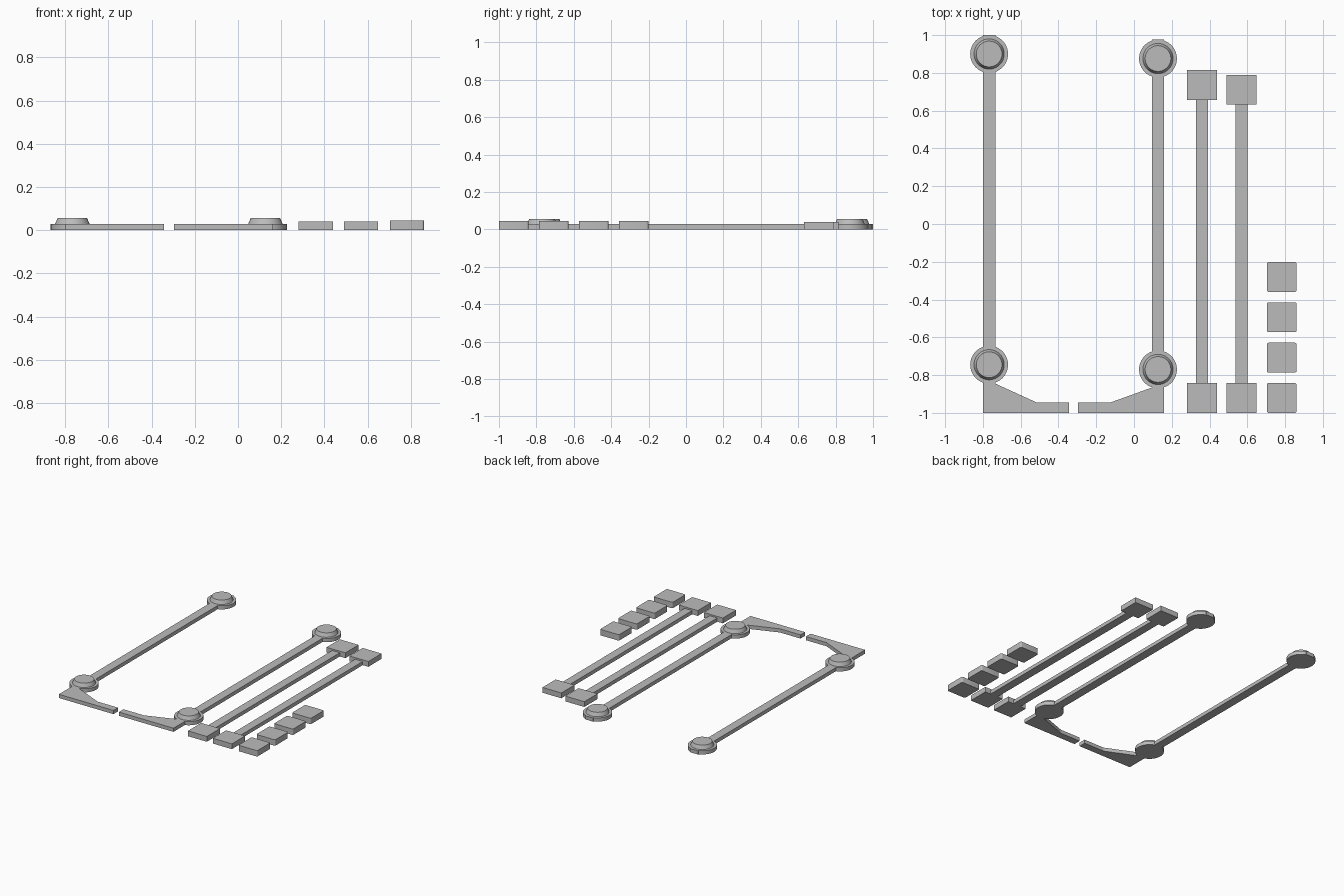
import bpy
import bmesh
import math

cube = bpy.data.objects.get("Cube")
if cube:
    bpy.data.objects.remove(cube, do_unlink=True)

grey = bpy.data.materials.new("plain grey")
grey.use_nodes = True
grey.diffuse_color = (0.5, 0.5, 0.5, 1)
grey.node_tree.nodes["Principled BSDF"].inputs["Base Color"].default_value = (0.5, 0.5, 0.5, 1)

PLATE = 0.028    # thickness of rods, discs and brackets
PAD = 0.04
CAP = 0.045
SIDE = 0.158     # side of the square pads and caps


def slab(name, outline, height):
    """Extrude a flat outline up from the ground."""
    bm = bmesh.new()
    face = bm.faces.new([bm.verts.new((x, y, 0)) for x, y in outline])
    top = bmesh.ops.extrude_face_region(bm, geom=[face])["geom"]
    bmesh.ops.translate(bm, vec=(0, 0, height),
                        verts=[v for v in top if isinstance(v, bmesh.types.BMVert)])
    bmesh.ops.recalc_face_normals(bm, faces=bm.faces)
    mesh = bpy.data.meshes.new(name)
    bm.to_mesh(mesh)
    bm.free()
    mesh.materials.append(grey)
    obj = bpy.data.objects.new(name, mesh)
    bpy.context.collection.objects.link(obj)
    return obj


def box(name, x0, x1, y0, y1, height):
    return slab(name, [(x0, y0), (x1, y0), (x1, y1), (x0, y1)], height)


def cone(name, x, y, z, r1, r2, height):
    bpy.ops.mesh.primitive_cone_add(vertices=64, radius1=r1, radius2=r2, depth=height,
                                    location=(x, y, z + height / 2))
    obj = bpy.context.object
    obj.name = name
    obj.data.materials.append(grey)
    bpy.ops.object.shade_smooth_by_angle(angle=math.radians(30))


# Rods with a stepped round foot at each end
for side, x, front, back in (("right", -0.767, -0.745, 0.9), ("left", 0.127, -0.77, 0.876)):
    box(side + "_round_rod", x - 0.033, x + 0.033, front, back + 0.1, PLATE)
    for end, y in (("front", front), ("back", back)):
        cone(f"{side}_{end}_disc", x, y, 0, 0.1, 0.1, PLATE)
        cone(f"{side}_{end}_boss", x, y, PLATE, 0.08, 0.068, 0.028)

# Tapered brackets running inward from the front feet
slab("right_bracket", [(-0.8, -1), (-0.343, -1), (-0.343, -0.945), (-0.515, -0.945),
                       (-0.734, -0.845), (-0.734, -0.8), (-0.8, -0.8)], PLATE)
slab("left_bracket", [(-0.297, -1), (0.16, -1), (0.16, -0.82), (0.094, -0.82),
                      (0.094, -0.866), (-0.125, -0.945), (-0.297, -0.945)], PLATE)

# Rods with a square pad at each end
for side, x, back in (("inner", 0.36, 0.815), ("outer", 0.57, 0.79)):
    box(side + "_square_rod", x - 0.032, x + 0.032, -0.9, back - 0.08, PLATE)
    for end, y in (("front", -1), ("back", back - SIDE)):
        box(f"{side}_{end}_pad", x - SIDE / 2, x + SIDE / 2, y, y + SIDE, PAD)

# Loose square caps with rounded upright corners
r = 0.01
for i in range(4):
    y = -1 + 0.2135 * i
    cx, cy, h = 0.782, y + SIDE / 2, SIDE / 2 - r
    outline = []
    for quarter, (sx, sy) in enumerate(((1, 1), (-1, 1), (-1, -1), (1, -1))):
        for step in range(5):
            a = math.pi / 2 * (quarter + step / 4)
            outline.append((cx + sx * h + r * math.cos(a), cy + sy * h + r * math.sin(a)))
    cap = slab(f"cap_{i + 1}", outline, CAP)
    bpy.ops.object.select_all(action="DESELECT")
    cap.select_set(True)
    bpy.context.view_layer.objects.active = cap
    bpy.ops.object.shade_smooth_by_angle(angle=math.radians(30))
